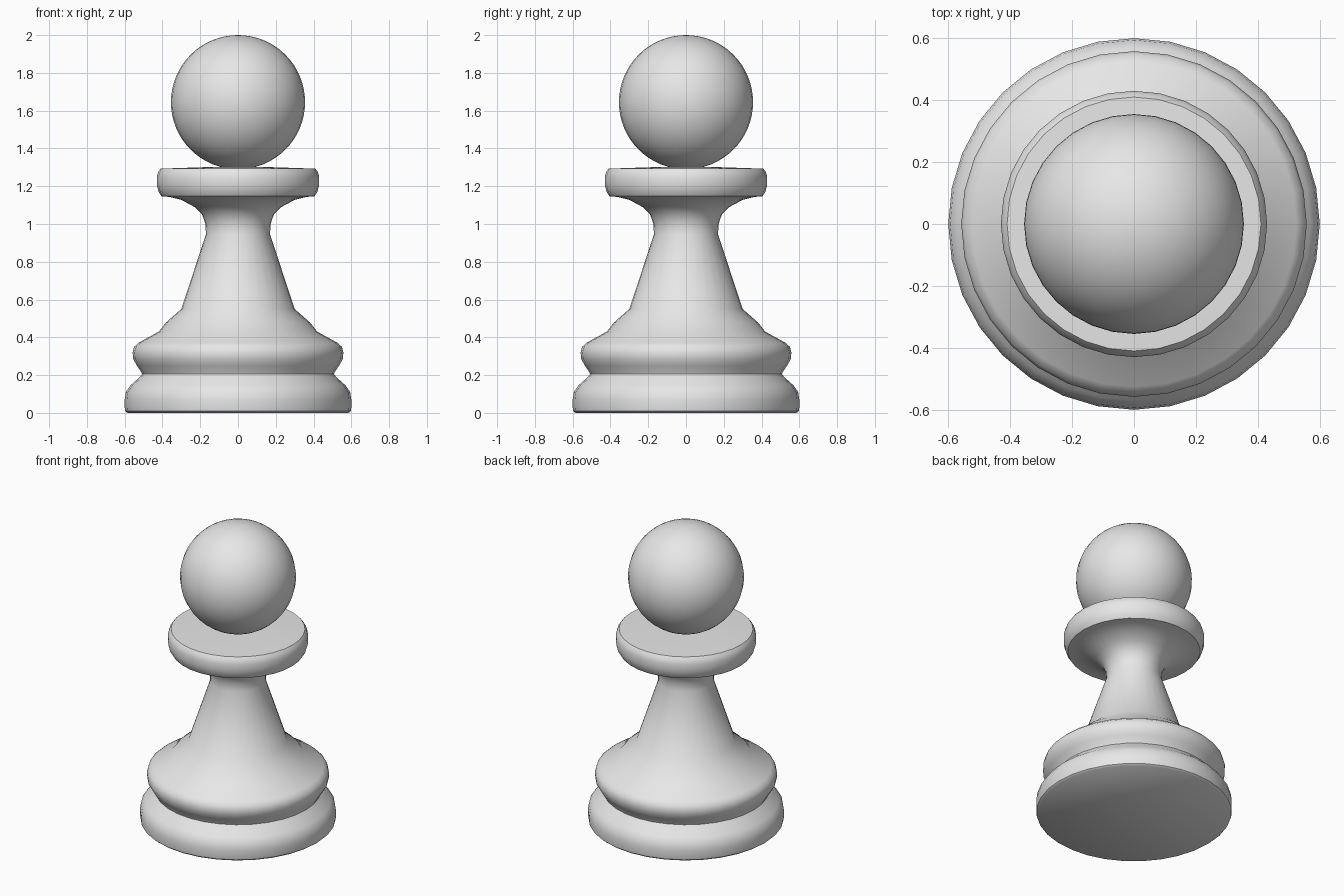
import bpy, bmesh, math

if "Cube" in bpy.data.objects:
    bpy.data.objects.remove(bpy.data.objects["Cube"])

SIDES = 32

grey = bpy.data.materials.new("plain_grey")
grey.diffuse_color = (0.8, 0.8, 0.8, 1)
grey.use_nodes = True
grey.node_tree.nodes["Principled BSDF"].inputs["Base Color"].default_value = grey.diffuse_color


def finish(obj, angle):
    """Give the part its colour and smooth shading."""
    obj.data.materials.append(grey)
    bpy.ops.object.select_all(action='DESELECT')
    obj.select_set(True)
    bpy.context.view_layer.objects.active = obj
    bpy.ops.object.shade_smooth_by_angle(angle=math.radians(angle))


def lathe(name, profile, angle=40):
    """Turn an (radius, height) profile around the z axis."""
    bm = bmesh.new()
    verts = [bm.verts.new((r, 0, z)) for r, z in profile]
    edges = [bm.edges.new(pair) for pair in zip(verts, verts[1:])]
    bmesh.ops.spin(bm, geom=verts + edges, axis=(0, 0, 1), cent=(0, 0, 0),
                   angle=math.tau, steps=SIDES, use_duplicate=False)
    bmesh.ops.remove_doubles(bm, verts=bm.verts[:], dist=0.0005)
    bmesh.ops.recalc_face_normals(bm, faces=bm.faces[:])
    mesh = bpy.data.meshes.new(name)
    bm.to_mesh(mesh)
    bm.free()
    obj = bpy.data.objects.new(name, mesh)
    bpy.context.collection.objects.link(obj)
    finish(obj, angle)


# Turned body: foot, groove, bulge, stem and collar
lathe("body", [
    (0, 0), (0.585, 0), (0.597, 0.01), (0.60, 0.03),          # foot
    (0.60, 0.07), (0.594, 0.11), (0.57, 0.145), (0.525, 0.185),
    (0.508, 0.205), (0.512, 0.215),                           # groove
    (0.535, 0.25), (0.555, 0.285), (0.558, 0.32),             # bulge
    (0.55, 0.35), (0.525, 0.372), (0.42, 0.43),
    (0.38, 0.48), (0.30, 0.55),                               # shoulder
    (0.17, 0.945), (0.172, 1.0), (0.19, 1.05),                # stem
    (0.23, 1.09), (0.30, 1.128), (0.36, 1.143),
    (0.405, 1.147), (0.42, 1.17), (0.43, 1.205),              # collar
    (0.43, 1.25), (0.423, 1.275), (0.41, 1.293),
    (0.11, 1.303), (0, 1.303),
])

# Ball head resting on the collar
bpy.ops.mesh.primitive_uv_sphere_add(segments=SIDES, ring_count=32,
                                     radius=0.355, location=(0, 0, 1.645))
head = bpy.context.object
head.name = "head"
finish(head, 40)
